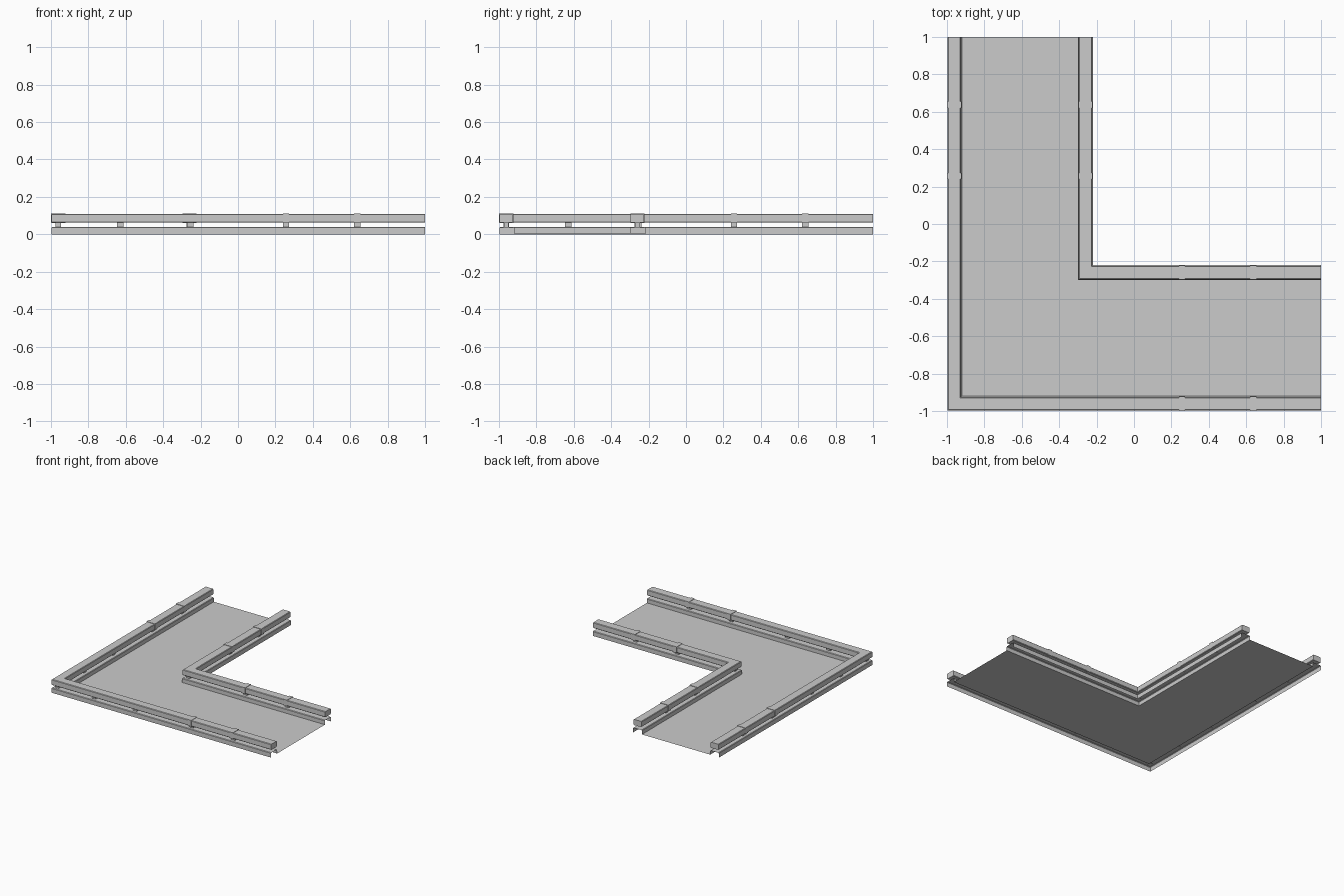
import bpy, bmesh

if "Cube" in bpy.data.objects:
    bpy.data.objects.remove(bpy.data.objects["Cube"])


def sweep_l(name, profile, closed=False):
    """Sweep (offset, z) points along an L: offset is the x of the back leg and the y of the right leg."""
    bm = bmesh.new()
    rows = [[bm.verts.new(p) for p in ((c, 1, z), (c, c, z), (1, c, z))] for c, z in profile]
    pairs = list(zip(rows, rows[1:]))
    if closed:
        pairs.append((rows[-1], rows[0]))
    for a, b in pairs:
        for i in range(2):
            bm.faces.new((a[i], a[i + 1], b[i + 1], b[i]))
    if closed:
        bm.faces.new([r[0] for r in rows])
        bm.faces.new([r[2] for r in rows])
        bmesh.ops.recalc_face_normals(bm, faces=bm.faces)
    me = bpy.data.meshes.new(name)
    bm.to_mesh(me)
    bm.free()
    ob = bpy.data.objects.new(name, me)
    bpy.context.collection.objects.link(ob)
    return ob


def box(name, center, size):
    bpy.ops.mesh.primitive_cube_add(size=1, location=center)
    ob = bpy.context.object
    ob.name = name
    ob.scale = size
    return ob


FLOOR = 0.004
KERB = 0.039
B = 0.004  # small edge chamfer

# Floor sheet
sweep_l("floor", [(-0.92, FLOOR), (-0.3, FLOOR)])

# Kerbs: channels open underneath and at the ends
sweep_l("outer_kerb", [(-0.998, 0), (-0.998, KERB - B), (-0.998 + B, KERB),
                       (-0.92 - B, KERB), (-0.92, KERB - B), (-0.92, FLOOR)])
sweep_l("inner_kerb", [(-0.3, FLOOR), (-0.3, KERB - B), (-0.3 + B, KERB),
                       (-0.22 - B, KERB), (-0.22, KERB - B), (-0.22, 0)])

# Rails with straps and posts
for label, lo, hi, stations in (("outer", -0.997, -0.925, (-0.63, -0.255, 0.257, 0.637)),
                                ("inner", -0.296, -0.224, (0.257, 0.637))):
    z0, z1 = 0.062, 0.109
    sweep_l(label + "_rail", [(lo, z0 + B), (lo, z1 - B), (lo + B, z1), (hi - B, z1),
                              (hi, z1 - B), (hi, z0 + B), (hi - B, z0), (lo + B, z0)], True)
    mid, width = (lo + hi) / 2, hi - lo
    for s in stations:
        for axis in (0, 1):
            def place(along, across, z):
                return (along, across, z) if axis == 0 else (across, along, z)
            box(label + "_post", place(s, mid, 0.05), place(0.034, 0.026, 0.03))
            if s > 0:
                box(label + "_strap", place(s, mid, 0.0865), place(0.034, width + 0.004, 0.051))
    # Corner post
    box(label + "_corner_post", (mid, mid, 0.05), (0.03, 0.03, 0.03))
